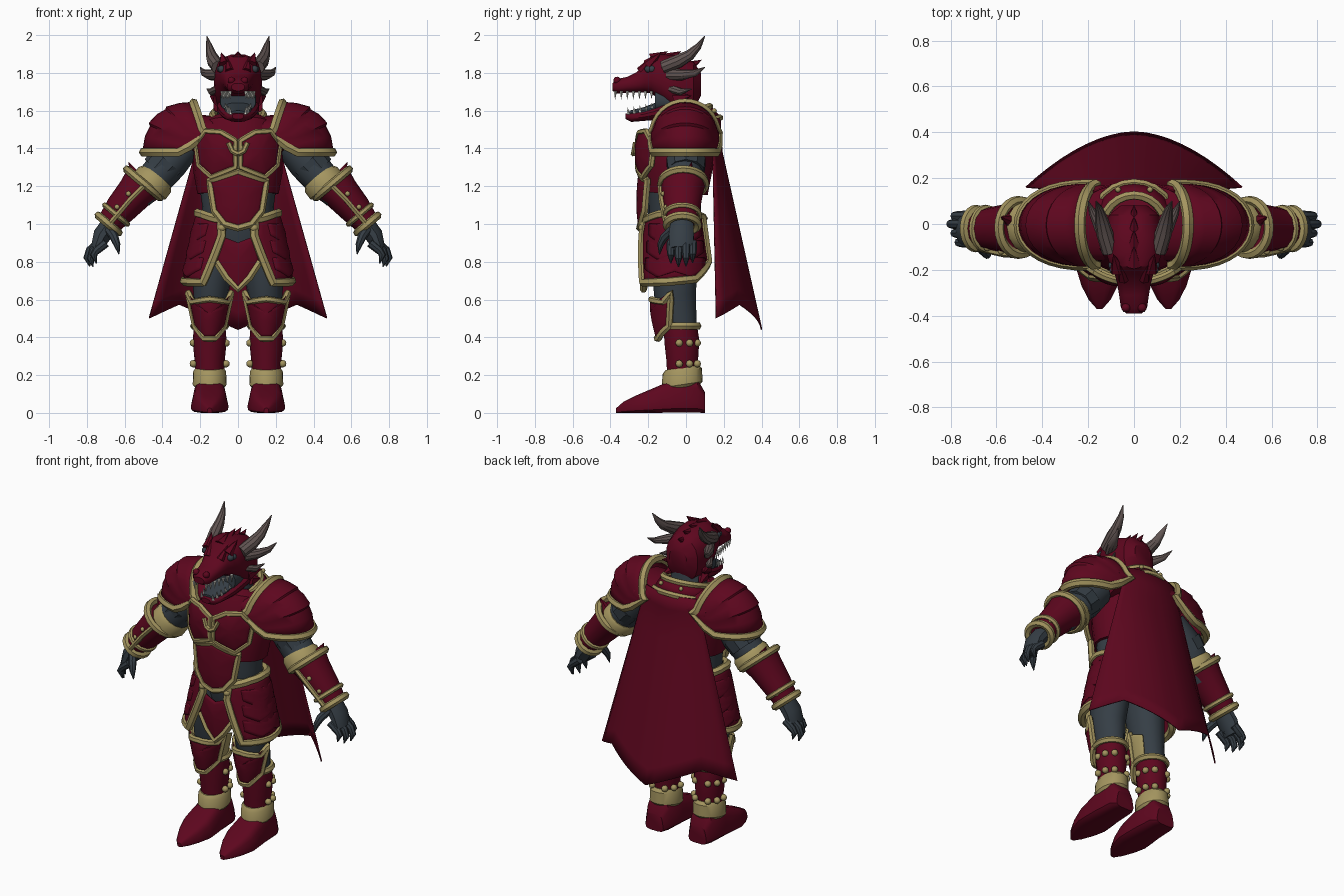
import bpy, bmesh
from math import sin, cos, pi, radians, sqrt, copysign
from mathutils import Vector, Matrix

if "Cube" in bpy.data.objects:
    bpy.data.objects.remove(bpy.data.objects["Cube"])


def material(name, rgb):
    m = bpy.data.materials.new(name)
    m.use_nodes = True
    m.diffuse_color = (*rgb, 1)
    m.node_tree.nodes["Principled BSDF"].inputs["Base Color"].default_value = (*rgb, 1)
    return m


RED = material("crimson", (.11, .002, .013))
GOLD = material("old gold", (.37, .30, .115))
GREY = material("slate grey", (.036, .048, .06))
HORN = material("horn brown", (.12, .09, .085))
BONE = material("tooth white", (.68, .68, .62))


# ---- helpers ----
def place(name, mesh, mat, mirror=False, thick=0):
    mesh.materials.clear()
    mesh.materials.append(mat)
    mesh.shade_smooth()
    mesh.set_sharp_from_angle(angle=radians(35))
    ob = bpy.data.objects.new(name, mesh)
    bpy.context.collection.objects.link(ob)
    if thick:
        mod = ob.modifiers.new("thickness", 'SOLIDIFY')
        mod.thickness, mod.offset = thick, 0
    if mirror:
        ob.modifiers.new("mirror", 'MIRROR')


def finish(name, bm, mat, mirror=False, thick=0):
    bmesh.ops.recalc_face_normals(bm, faces=bm.faces)
    mesh = bpy.data.meshes.new(name)
    bm.to_mesh(mesh)
    bm.free()
    place(name, mesh, mat, mirror, thick)


def skin(name, rings, mat, closed=True, caps=(True, True), mirror=False, thick=0):
    bm = bmesh.new()
    rows = [[bm.verts.new(p) for p in ring] for ring in rings]
    n = len(rows[0])
    for a, b in zip(rows, rows[1:]):
        for i in range(n if closed else n - 1):
            j = (i + 1) % n
            bm.faces.new((a[i], a[j], b[j], b[i]))
    for row, cap in zip((rows[0], rows[-1]), caps):
        if cap and closed:
            bm.faces.new(row)
    finish(name, bm, mat, mirror, thick)


def tube(name, path, mat, n=14, mirror=False):
    """Loft of ellipses; path items are x, y, z and one or two radii."""
    pts = [Vector(p[:3]) for p in path]
    rings, u = [], None
    for i, p in enumerate(pts):
        t = (pts[min(i + 1, len(pts) - 1)] - pts[max(i - 1, 0)]).normalized()
        if u is None:
            u = Vector((0, 1, 0)).cross(t) if abs(t.y) < .9 else Vector((1, 0, 0))
        u = (u - t * u.dot(t)).normalized()
        v = t.cross(u)
        ru, rv = path[i][3], path[i][-1]
        rings.append([p + u * ru * cos(k * 2 * pi / n) + v * rv * sin(k * 2 * pi / n) for k in range(n)])
    skin(name, rings, mat, mirror=mirror)


def trim(name, pts, r=.02, cyclic=True, mirror=False):
    cu = bpy.data.curves.new(name, 'CURVE')
    cu.dimensions, cu.bevel_depth, cu.bevel_resolution, cu.use_fill_caps = '3D', r, 1, True
    sp = cu.splines.new('POLY')
    sp.points.add(len(pts) - 1)
    for q, p in zip(sp.points, pts):
        q.co = (*p, 1)
    sp.use_cyclic_u = cyclic
    tmp = bpy.data.objects.new(name + "_path", cu)
    bpy.context.collection.objects.link(tmp)
    bpy.context.view_layer.update()
    mesh = bpy.data.meshes.new_from_object(tmp.evaluated_get(bpy.context.evaluated_depsgraph_get()))
    bpy.data.objects.remove(tmp)
    place(name, mesh, GOLD, mirror)


def hoop(c, ru, rv, axis=(0, 0, 1), tilt=0, n=24):
    u = Vector((0, 1, 0)).cross(Vector(axis).normalized())
    ring = [Vector(c) + u * ru * cos(k * 2 * pi / n) + Vector((0, rv * sin(k * 2 * pi / n), 0)) for k in range(n)]
    return [p + Vector((0, 0, tilt * (p.y - c[1]))) for p in ring]


def wrap(cx, cy, rx, ry, flare=0, z0=0):
    """Upright oval surface addressed by angle from the front and height."""
    def surf(a, z, off):
        f = flare * (z0 - z) + off
        return Vector((cx + (rx + f) * sin(radians(a)), cy - (ry + f * .7) * cos(radians(a)), z))
    return surf


def front(cy, rx, ry):
    """Rounded front surface addressed by x and height."""
    return lambda x, z, off: Vector((x, cy - ry * sqrt(max(0, 1 - (x / rx) ** 2)) - off, z))


def panel(name, outline, surf, bulge=.012, edge=.02, mirror=False, mat=RED, steps=5):
    o = [Vector(p) for p in outline]
    pts = [a.lerp(b, i / steps) for a, b in zip(o, o[1:] + o[:1]) for i in range(steps)]
    c = sum(pts, Vector((0, 0))) / len(pts)
    rings = [[surf(*(c + (p - c) * s), bulge * (1 - s * s)) for p in pts] for s in (1, .8, .55, .3, .08)]
    skin(name, rings, mat, caps=(False, True), mirror=mirror, thick=.012)
    if edge:
        trim(name + "_trim", rings[0], edge, mirror=mirror)


def slab(name, rows, mat, cx=0, power=.8, taper=0, n=16, mirror=False):
    """Front-to-back loft; rows are y, bottom, top, half width."""
    soft = lambda v: copysign(abs(v) ** power, v)
    ang = [(k + .5) * 2 * pi / n for k in range(n)]
    skin(name, [[(cx + w * soft(cos(a)) * (1 - taper * soft(sin(a))), y, (lo + hi) / 2 + (hi - lo) / 2 * soft(sin(a)))
                 for a in ang] for y, lo, hi, w in rows], mat, mirror=mirror)


def spikes(name, items, mat, mirror=False, sides=6):
    bm = bmesh.new()
    for base, tip, r in items:
        b, d = Vector(base), Vector(tip) - Vector(base)
        m = Matrix.Translation(b + d / 2) @ d.to_track_quat('Z', 'Y').to_matrix().to_4x4()
        bmesh.ops.create_cone(bm, cap_ends=True, segments=sides, radius1=r, radius2=0, depth=d.length, matrix=m)
    finish(name, bm, mat, mirror)


def knobs(name, spots, r, mat=GOLD):
    bm = bmesh.new()
    for s in spots:
        bmesh.ops.create_icosphere(bm, subdivisions=2, radius=r, matrix=Matrix.Translation(s))
    finish(name, bm, mat, True)


# ---- torso ----
tube("body", [(0, -.06, .86, .15, .11), (0, -.06, .97, .2, .14), (0, -.06, 1.1, .19, .14), (0, -.06, 1.25, .21, .15),
              (0, -.05, 1.4, .23, .16), (0, -.03, 1.5, .17, .13), (0, -.03, 1.56, .11, .1), (0, -.04, 1.68, .1, .1)], GREY, 20)
tube("cuirass", [(0, -.05, 1.16, .215, .165), (0, -.045, 1.27, .235, .18), (0, -.03, 1.42, .24, .19),
                 (0, 0, 1.52, .2, .172), (0, .01, 1.55, .15, .14)], RED, 20)
tube("shoulder_yoke", [(x, .005, z, r, .165) for x, z, r in ((-.25, 1.48, .1), (-.15, 1.49, .085), (.15, 1.49, .085),
                                                             (.25, 1.48, .1))], RED, 20)
panel("belly_plate", [(-.15, 1.23), (0, 1.28), (.15, 1.23), (.125, 1.07), (.07, 1), (0, .98), (-.07, 1), (-.125, 1.07)],
      front(-.06, .24, .185))
panel("breast_plate", [(.014, 1.44), (.09, 1.485), (.17, 1.49), (.22, 1.42), (.205, 1.31), (.14, 1.25), (.014, 1.3)],
      front(-.05, .27, .205), .022, .017, True)
trim("breast_ornament", [(.05, -.268, 1.43), (.03, -.276, 1.385), (0, -.28, 1.37)], .014, cyclic=False, mirror=True)
low, high = hoop((0, 0, 1.5), .18, .18, tilt=.35), hoop((0, -.01, 1.575), .135, .135, tilt=.35)
skin("collar", [low, high], RED, caps=(False, False), thick=.012)
trim("collar_lower_trim", low, .018)
trim("collar_upper_trim", high)
knobs("collar_studs", [(.09, -.14, 1.5), (.07, .15, 1.6)], .013)

# ---- belt and skirt armour ----
trim("belt", hoop((0, -.06, 1.03), .2, .15), .026)
knobs("belt_studs", [(.085, -.23, .98)], .022)
panel("hip_plate", [(24, 1.02), (60, 1.05), (90, 1.06), (150, 1.04), (152, .8), (120, .71), (80, .695),
                    (40, .69), (30, .82), (21, .94)], wrap(0, -.06, .215, .165, .2, 1.05), .012, .024, True)
for k, z in enumerate((1.0, .91, .82)):
    panel("hip_scale_row_%d" % k, [(42, z), (140, z), (138, z - .06), (115, z - .1), (90, z - .07), (65, z - .1),
                                   (44, z - .06)], wrap(0, -.06, .222, .172, .21, 1.05), .004, 0, True)
loin, loin_front = [(.1, .94), (.115, .8), (.06, .715), (0, .655), (-.06, .715), (-.115, .8), (-.1, .94)], front(-.06, .26, .165)
panel("loin_plate", loin + [(0, .9)], loin_front, edge=0)
trim("loin_trim", [loin_front(x, z, 0) for x, z in loin[1:-1]], cyclic=False)


# ---- cape ----
def cape_point(s, f):
    a = abs(s)
    hem = .44 + .2 * a if a < .67 else .574 - .22 * (a - .67)
    g = max(0, (f - .13) / .87)
    y = (.182 - .04 * a * a) * (1 - g) + (.4 - .24 * a ** 1.8) * g
    return ((.175 + .295 * f) * s, y, 1.56 + (hem - 1.56) * f)


skin("cape", [[cape_point(k / 9, f / 12) for k in range(-9, 10)] for f in range(13)], RED, closed=False, thick=.008)


# ---- shoulders ----
def dome(t, a, s):
    w = max(0, sin(t))
    lift, r = .1 * max(0, 1 - w / .25), w ** .7
    return Vector((.165 + .07 * w + .25 * s * r * max(0, sin(a)) ** .88, -.005 - .175 * cos(t),
                   1.38 + lift + .255 * s * r * max(0, cos(a)) ** .8))


layers = [(0, 1.02), (14, 1.02), (30, 1.04), (32, 1), (45, 1.02), (60, 1.05), (62, 1), (76, 1.03), (90, 1.06)]
grid = [[dome(pi * k / 18, radians(a), s) for k in range(19)] for a, s in layers]
skin("shoulder_plate", grid, RED, closed=False, mirror=True, thick=.014)
trim("shoulder_trim", grid[0] + grid[-1][-2:0:-1], .025, mirror=True)

# ---- arms ----
tube("upper_arm", [(.27, 0, 1.42, .08, .09), (.36, 0, 1.33, .1, .1), (.44, -.01, 1.24, .095, .095),
                   (.53, -.02, 1.16, .085, .09)], GREY, mirror=True)
tube("arm_guard", [(.37, 0, 1.33, .107, .108), (.42, 0, 1.275, .1, .1)], GREY, 10, True)
tube("elbow_cuff", [(.428, -.008, 1.25, .094, .1), (.44, -.01, 1.235, .108, .112), (.468, -.012, 1.2, .11, .114),
                    (.48, -.012, 1.185, .094, .1)], GOLD, 14, True)
tube("forearm_plate", [(.5, -.015, 1.215, .115, .118), (.545, -.02, 1.165, .098, .11), (.62, -.02, 1.08, .085, .095),
                       (.685, -.02, 1.0, .066, .08)], RED, 12, True)
for label, c, ru, rv, r in (("elbow", (.5, -.015, 1.215), .115, .117, .022), ("forearm", (.645, -.02, 1.05), .078, .09, .015),
                            ("wrist", (.685, -.02, 1.0), .07, .083, .022)):
    trim(label + "_trim", hoop(c, ru, rv, (.63, 0, -.75)), r, mirror=True)
trim("forearm_strip", [(.5, -.135, 1.2), (.57, -.13, 1.13), (.68, -.105, 1.0)], .015, cyclic=False, mirror=True)
spikes("elbow_fin", [((.53, .01, 1.22), (.58, .03, 1.33), .045)], RED, True)
knobs("forearm_studs", [(.58, -.12, 1.16), (.64, -.105, 1.09), (.67, .05, 1.06)], .014)
tube("palm", [(.66, -.02, 1.02, .05, .06), (.72, -.025, .94, .048, .07), (.75, -.025, .87, .03, .066)], GREY, 10, True)
for k, y in enumerate((-.08, -.04, .0, .035)):
    drop, back = .03 * abs(k - 1.4) / 1.6, .018 * abs(k - 2)
    tube("finger_%d" % k, [(.735 - back, y, .9, .024), (.785 - back, y, .86, .022), (.8 - back, y, .81 + drop, .019),
                           (.785 - back, y, .765 + drop, .003)], GREY, 8, True)
tube("thumb", [(.69, -.06, .98, .026), (.655, -.115, .93, .024), (.64, -.135, .89, .018), (.63, -.14, .84, .003)], GREY, 8, True)

# ---- legs ----
tube("thigh", [(.11, -.06, .95, .095, .125), (.13, -.06, .8, .108, .125), (.145, -.058, .62, .092, .11),
               (.15, -.03, .45, .078, .088)], GREY, 16, True)
tube("shin_plate", [(.15, -.03, .46, .083, .09), (.15, -.022, .38, .09, .095), (.15, -.02, .28, .08, .086),
                    (.15, -.02, .17, .074, .08)], RED, 14, True)
knee = wrap(.15, -.05, .088, .118, -.2, .5)
panel("knee_plate", [(-78, .635), (-58, .585), (0, .6), (58, .585), (78, .635), (70, .46), (24, .395), (-24, .395), (-70, .46)],
      knee, .015, .019, True)
panel("knee_inner_flap", [(-78, .63), (-118, .6), (-118, .48), (-78, .46)], knee, .002, 0, True, GOLD)
trim("knee_band", hoop((.15, -.03, .46), .084, .093), mirror=True)
cuff = [hoop((.15, -.02, z), w, w * 1.2, tilt=.15) for z, w in ((.135, .078), (.15, .09), (.22, .087), (.24, .074))]
skin("ankle_band", cuff, GOLD, mirror=True)
shin = wrap(.15, -.02, .088, .092)
knobs("shin_studs", [shin(a, z, 0) for z in (.26, .37) for a in (80, 115, 150, 210, 245, 280)], .02)
slab("boot", [(.1, 0, .11, .058), (.06, 0, .18, .08), (-.06, 0, .18, .087), (-.13, 0, .15, .092), (-.2, 0, .12, .094),
              (-.27, 0, .09, .074), (-.33, 0, .06, .045), (-.37, 0, .025, .012)], RED, .15, .5, .17, mirror=True)

# ---- head ----
slab("skull", [(.08, 1.68, 1.8, .06), (.04, 1.6, 1.86, .11), (-.05, 1.58, 1.895, .13), (-.13, 1.65, 1.9, .122),
               (-.185, 1.69, 1.89, .105), (-.22, 1.695, 1.85, .085), (-.26, 1.695, 1.805, .074), (-.31, 1.695, 1.78, .066),
               (-.365, 1.69, 1.768, .058), (-.39, 1.705, 1.745, .035)], RED)
slab("lower_jaw", [(.0, 1.58, 1.68, .11), (-.09, 1.565, 1.66, .112), (-.16, 1.55, 1.625, .095), (-.23, 1.545, 1.6, .078),
                   (-.29, 1.54, 1.59, .056), (-.32, 1.555, 1.585, .03)], RED)
slab("mouth_lining", [(-.02, 1.58, 1.73, .1), (-.165, 1.59, 1.72, .095)], GREY)
slab("tongue", [(-.12, 1.58, 1.66, .085), (-.22, 1.57, 1.62, .066), (-.3, 1.565, 1.6, .035)], GREY)
teeth = [(-.375 + .032 * k, .042 + .007 * k) for k in range(7)]
spikes("upper_teeth", [((x, y, 1.705), (x, y, 1.658), .01) for y, x in teeth], BONE, True, 5)
spikes("lower_teeth", [((x * .95, y + .07, 1.58 + .005 * k), (x * .95, y + .065, 1.622 + .005 * k), .009)
                       for k, (y, x) in enumerate(teeth[:5])], BONE, True, 5)
knobs("eyes", [(.088, -.2, 1.82), (.092, -.18, 1.82)], .02, GREY)
knobs("nostrils", [(.035, -.365, 1.76)], .02, RED)
spikes("brow_ridges", [((.07, -.2, 1.84), (.09, -.13, 1.91), .035), ((.045, -.24, 1.81), (.06, -.18, 1.89), .025),
                       ((.1, -.05, 1.66), (.15, .03, 1.68), .04), ((.1, -.03, 1.62), (.13, .06, 1.6), .035)], RED, True)
spikes("crest", [((0, y, 1.87 - d), (0, y + .085, 1.915 - d), .035)
                 for y, d in ((-.18, 0), (-.11, .0), (-.05, .015), (.0, .045))], RED)
tube("main_horn", [(.105, -.12, 1.83, .036), (.128, -.04, 1.862, .037), (.142, .02, 1.895, .029), (.152, .065, 1.94, .018),
                   (.165, .1, 1.995, .002)], HORN, 10, True)
tube("side_horn", [(.1, -.09, 1.79, .031), (.145, -.02, 1.79, .029), (.18, .05, 1.8, .018), (.2, .1, 1.83, .002)], HORN, 10, True)
tube("cheek_horn", [(.1, -.09, 1.72, .022), (.14, -.03, 1.7, .02), (.165, .03, 1.715, .002)], HORN, 8, True)
